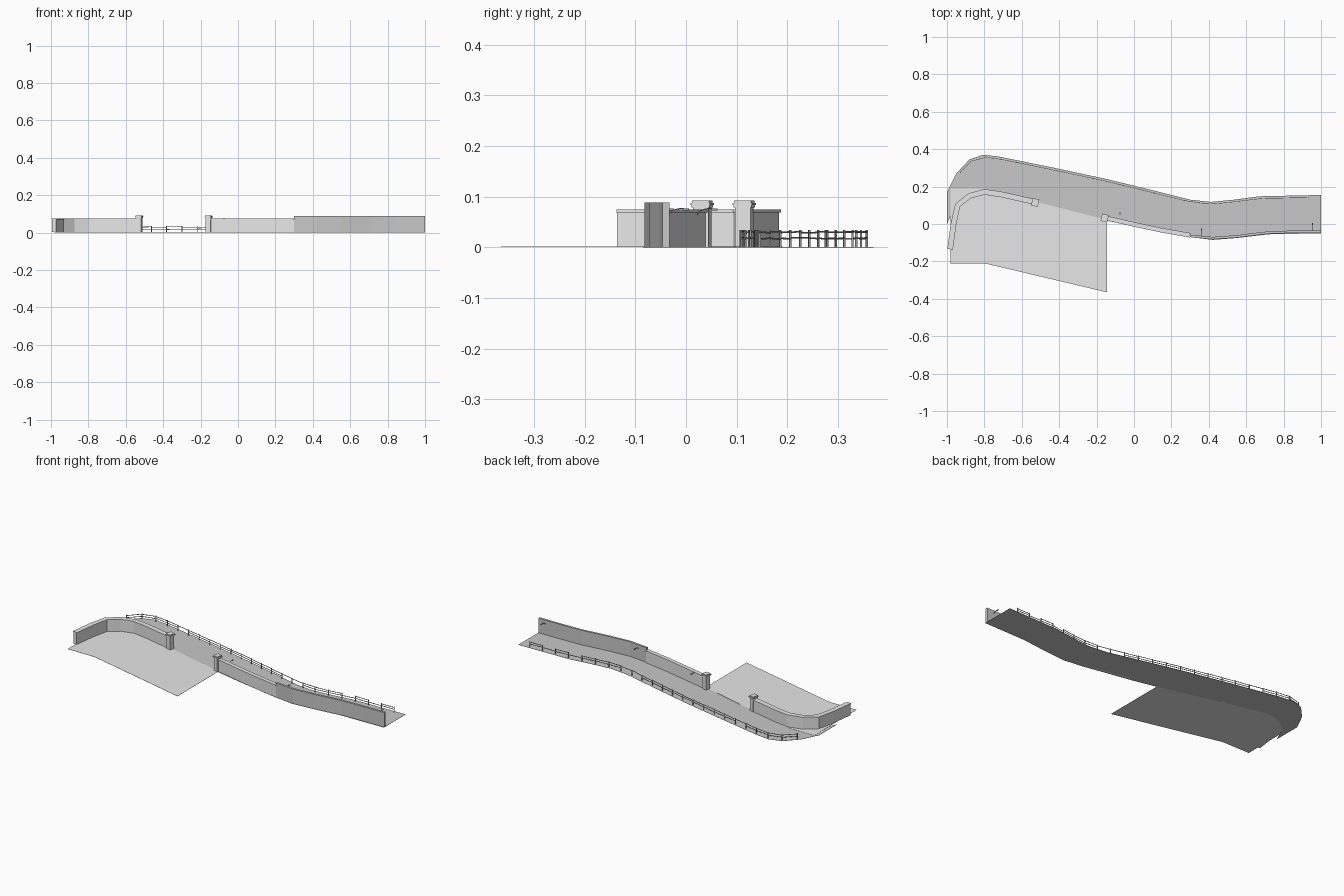
import bpy, bmesh, math, random
from mathutils import Vector, Matrix

if "Cube" in bpy.data.objects:
    bpy.data.objects.remove(bpy.data.objects["Cube"])
random.seed(4)

def mat(name, v):
    m = bpy.data.materials.new(name)
    m.diffuse_color = (v, v, v, 1)
    m.use_nodes = True
    m.node_tree.nodes["Principled BSDF"].inputs["Base Color"].default_value = m.diffuse_color
    return m

LIGHT = mat("light_grey", 0.8)
MID = mat("mid_grey", 0.58)
DARK = mat("dark_grey", 0.35)

def finish(name, bm, m):
    bmesh.ops.recalc_face_normals(bm, faces=bm.faces)
    me = bpy.data.meshes.new(name)
    bm.to_mesh(me)
    bm.free()
    me.materials.append(m)
    ob = bpy.data.objects.new(name, me)
    bpy.context.collection.objects.link(ob)
    return ob

def offset(path, d):
    """Path moved sideways (to the left of travel) by d."""
    pts = [Vector(p) for p in path]
    out = []
    for i, p in enumerate(pts):
        t = (pts[min(i + 1, len(pts) - 1)] - pts[max(i - 1, 0)]).normalized()
        out.append(p + Vector((-t.y, t.x)) * d)
    return out

def slab(name, a, b, z0, z1, m):
    """Closed wall or slab between two edge paths."""
    bm = bmesh.new()
    rings = [[bm.verts.new((p[0], p[1], z)) for p, z in ((u, z0), (v, z0), (v, z1), (u, z1))]
             for u, v in zip(a, b)]
    for r, s in zip(rings, rings[1:]):
        for k in range(4):
            bm.faces.new((r[k], r[(k + 1) % 4], s[(k + 1) % 4], s[k]))
    bm.faces.new(rings[0])
    bm.faces.new(rings[-1][::-1])
    return finish(name, bm, m)

def add_box(bm, c, size, ang=0, tilt=0):
    mx = (Matrix.Translation(c) @ Matrix.Rotation(ang, 4, 'Z') @ Matrix.Rotation(tilt, 4, 'Y')
          @ Matrix.Diagonal((*size, 1)))
    bmesh.ops.create_cube(bm, size=1, matrix=mx)

# road strip
outer = [(-1, .17), (-.95, .27), (-.88, .345), (-.805, .37), (-.72, .36), (-.425, .30), (-.145, .24),
         (.06, .19), (.3, .13), (.41, .118), (.535, .13), (.67, .148), (1, .155)]
inner = [(-1, 0), (-.955, .1), (-.89, .155), (-.80, .18), (-.72, .165), (-.5, .11), (-.145, .018),
         (0, -.014), (.3, -.07), (.42, -.085), (.55, -.075), (.72, -.055), (1, -.05)]
slab("road", inner, outer, 0, .001, MID)

# forecourt behind the gate
slab("forecourt", [(-.98, -.21), (-.8, -.21), (-.145, -.365)],
     [(-.98, .19), (-.8, .19), (-.145, .022)], .001, .002, LIGHT)

# coped garden walls on both sides of the gate
def coped_wall(name, path, th, z0, top):
    slab(name, offset(path, -th / 2), offset(path, th / 2), z0, top - .006, LIGHT)
    slab(name + "_coping", offset(path, -th / 2 - .004), offset(path, th / 2 + .004),
         top - .006, top, LIGHT)

coped_wall("left_wall", [(-.983, -.135), (-.965, 0), (-.943, .1), (-.88, .15), (-.80, .172),
                         (-.71, .158), (-.53, .118)], .022, .002, .075)
coped_wall("right_wall", [(-.15, .032), (0, -.002), (.15, -.034), (.30, -.06)], .016, 0, .075)

# tall boundary wall at the right end
tall = [(.3, -.07), (.42, -.082), (.55, -.073), (.72, -.052), (.85, -.048), (1, -.046)]
slab("tall_wall", tall, offset(tall, .013), 0, .088, MID)

# gate pillars with stepped caps
for name, x, y in (("left_pillar", -.528, .115), ("right_pillar", -.157, .032)):
    bm = bmesh.new()
    for w, z0, z1 in ((.027, 0, .079), (.032, .079, .083), (.036, .083, .087), (.031, .087, .092)):
        add_box(bm, (x, y, (z0 + z1) / 2), (w, w + .004, z1 - z0), math.radians(-13))
    finish(name, bm, LIGHT)

# wall lamps on curved brackets
for i, (x, y) in enumerate(((-.075, .022), (.36, -.064), (.955, -.034))):
    bm = bmesh.new()
    pts = [(y + .030 * (1 - math.cos(t)), .063 + .014 * math.sin(t))
           for t in [k * math.pi / 12 for k in range(7)]]
    for (y0, z0), (y1, z1) in zip(pts, pts[1:]):
        add_box(bm, (x, (y0 + y1) / 2, (z0 + z1) / 2), (math.hypot(y1 - y0, z1 - z0), .002, .002),
                math.pi / 2, -math.atan2(z1 - z0, y1 - y0))
    add_box(bm, (x, y + .034, .075), (.006, .012, .004))
    finish("wall_lamp_%d" % (i + 1), bm, DARK)

# weathered post and rail fence along the outer road edge
line = offset(outer, -.012)[1:]
lens = [(q - p).length for p, q in zip(line, line[1:])]

def along(d):
    for p, q, l in zip(line, line[1:], lens):
        if d <= l:
            return p.lerp(q, d / l)
        d -= l
    return line[-1]

n = 24
posts = [along(sum(lens) * (k + .2) / n) for k in range(n)]
bm = bmesh.new()
for p in posts:
    add_box(bm, (p.x, p.y, .017), (.004, .004, .034), random.uniform(0, .6))
finish("fence_posts", bm, DARK)
bm = bmesh.new()
for i, (p, q) in enumerate(zip(posts, posts[1:])):
    d, c = q - p, (p + q) / 2
    for z in (.018, .030):
        if random.random() < .12:
            continue
        add_box(bm, (c.x, c.y, z + random.uniform(-.001, .001)), (d.length * .98, .002, .003),
                math.atan2(d.y, d.x), random.uniform(-.02, .02))
finish("fence_rails", bm, DARK)
